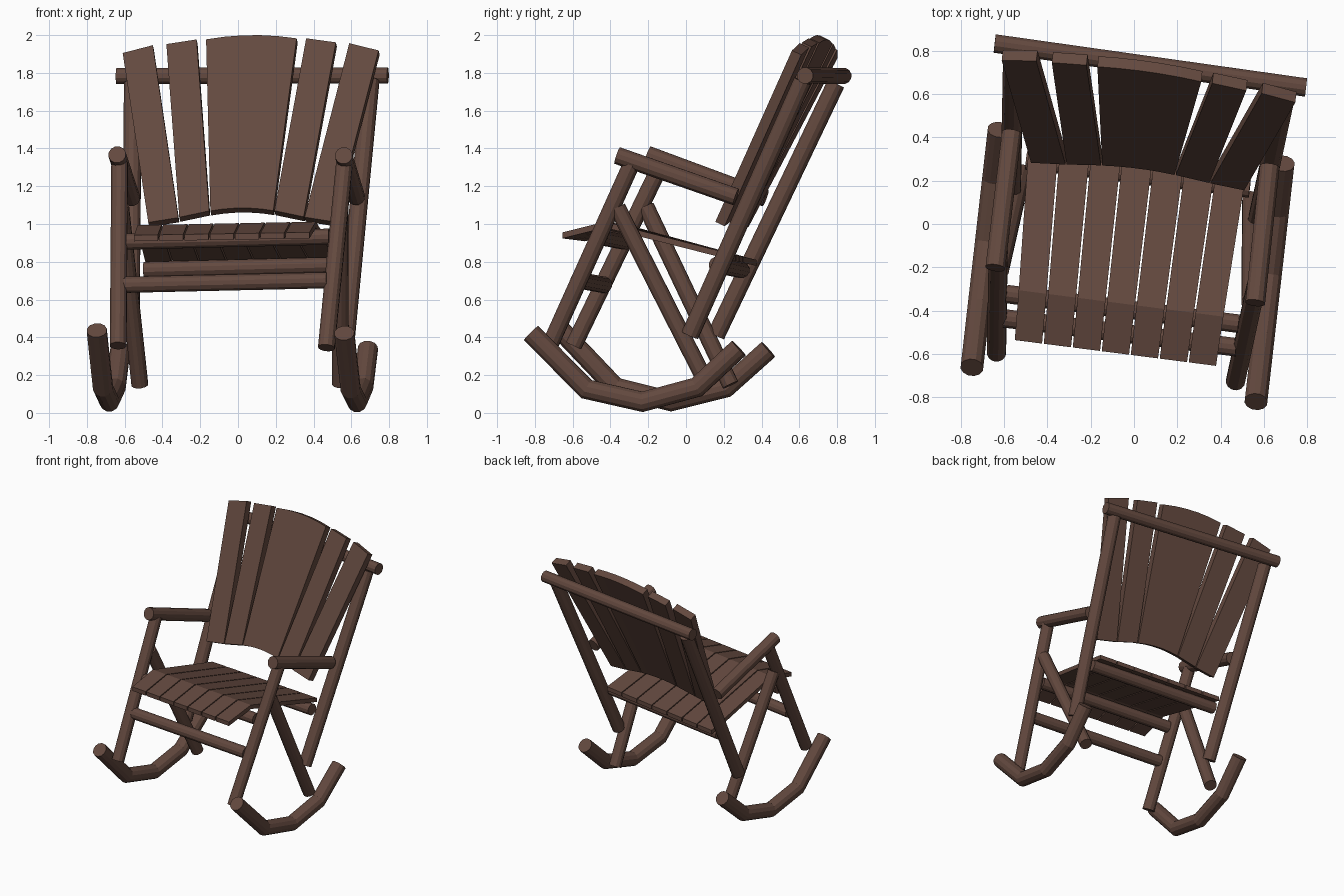
import bpy, bmesh, math
from mathutils import Vector, Matrix

if "Cube" in bpy.data.objects:
    bpy.data.objects.remove(bpy.data.objects["Cube"])

wood = bpy.data.materials.new("brown_wood")
wood.diffuse_color = (0.125, 0.066, 0.049, 1)
wood.use_nodes = True
wood.node_tree.nodes["Principled BSDF"].inputs["Base Color"].default_value = wood.diffuse_color

TURN = Matrix.Rotation(math.radians(-6.5), 3, 'Z')
TWIST = 0.015  # the handmade frame is slightly twisted from side to side


def finish(name, bm):
    bmesh.ops.recalc_face_normals(bm, faces=bm.faces)
    for v in bm.verts:
        x, y, z = v.co
        v.co = TURN @ Vector((x, y - TWIST * x * z, z + TWIST * x * y))
        v.co.x -= 0.008
    me = bpy.data.meshes.new(name)
    bm.to_mesh(me)
    bm.free()
    me.materials.append(wood)
    ob = bpy.data.objects.new(name, me)
    bpy.context.collection.objects.link(ob)


def log(name, pts, r, sides=12):
    """Round log along a path, with mitred joints and capped ends."""
    pts = [Vector(p) for p in pts]
    bm = bmesh.new()
    rings = []
    for i, p in enumerate(pts):
        a = (p - pts[i - 1]).normalized() if i else (pts[1] - p).normalized()
        b = (pts[i + 1] - p).normalized() if i < len(pts) - 1 else a
        t = (a + b).normalized()
        ref = Vector((0, 1, 0)) if abs(t.x) > 0.9 else Vector((1, 0, 0))
        up = t.cross(ref).normalized()
        side = up.cross(t)
        mitre = 1 / t.dot(a)
        rings.append([bm.verts.new(p + r * (math.cos(w) * side + math.sin(w) * mitre * up))
                      for w in (2 * math.pi * (k + 0.5) / sides for k in range(sides))])
    for q, s in zip(rings, rings[1:]):
        for k in range(sides):
            n = (k + 1) % sides
            bm.faces.new((q[k], q[n], s[n], s[k]))
    bm.faces.new(rings[0])
    bm.faces.new(rings[-1])
    finish(name, bm)


def board(name, rows, depth):
    """Strip of quads between paired points, thickened along depth."""
    bm = bmesh.new()
    vs = [[bm.verts.new(p) for p in row] for row in rows]
    faces = [bm.faces.new((a[0], a[1], b[1], b[0])) for a, b in zip(vs, vs[1:])]
    res = bmesh.ops.extrude_face_region(bm, geom=faces, use_keep_orig=True)
    new = [g for g in res["geom"] if isinstance(g, bmesh.types.BMVert)]
    bmesh.ops.translate(bm, verts=new, vec=depth)
    finish(name, bm)


# side frames: rockers, legs, braces, back posts, arms
rocker = [(-0.746, 0.43), (-0.453, 0.13), (-0.156, 0.06), (0.135, 0.135), (0.36, 0.339)]
for s, side in ((-1, "left"), (1, "right")):
    log(side + "_rocker", [(s * 0.66, y, z) for y, z in rocker], 0.054)
    log(side + "_front_leg", [(s * 0.555, -0.665, 0.35), (s * 0.6, -0.21, 1.32)], 0.045)
    log(side + "_brace", [(s * 0.535, 0.175, 0.15), (s * 0.585, -0.29, 1.09)], 0.045)
    log(side + "_back_post", [(s * 0.575, 0.09, 0.41), (s * 0.635, 0.71, 1.75)], 0.048)
    log(side + "_arm", [(s * 0.605, -0.285, 1.365), (s * 0.6, 0.345, 1.14)], 0.047)

# cross bars (half length, y, z, rise per unit of x)
for name, h, y, z, k in (("top_rail", 0.725, 0.736, 1.785, -0.01),
                         ("front_seat_bar", 0.54, -0.394, 0.92, 0.03),
                         ("front_stretcher", 0.541, -0.505, 0.69, 0.03),
                         ("rear_seat_bar", 0.52, 0.23, 0.77, 0.022)):
    log(name, [(-h, y, z - k * h), (h, y, z + k * h)], 0.044)

# seat slats, fanning out slightly to the rear
for i in range(7):
    rows = []
    for y, z, half in ((-0.6, 0.948, 0.472), (-0.37, 1.003, 0.48), (0.31, 0.825, 0.51)):
        step = 2 * half / 7
        xs = (-half + i * step + 0.004, -half + (i + 1) * step - 0.004)
        rows.append([(x - 0.01, y, z + 0.025 * x) for x in xs])
    board(f"seat_slat_{i + 1}", rows, (0, 0, -0.032))


# back planks, fanned, leaning with the posts
def plank(name, cols):
    lean = lambda x, z: (x, 0.23 + 0.49 * (z - 1.03), z)
    board(name, [(lean(xb, zb), lean(xt, zt)) for xb, zb, xt, zt in cols],
          (0, 0.049, -0.024))


for s, side in ((-1, "left"), (1, "right")):
    plank(side + "_outer_back_plank", [(s * 0.496, 1.01, s * 0.684, 1.912),
                                       (s * 0.337, 1.035, s * 0.525, 1.952)])
    plank(side + "_inner_back_plank", [(s * 0.332, 1.037, s * 0.453, 1.957),
                                       (s * 0.174, 1.07, s * 0.293, 1.98)])
plank("centre_back_plank", [(0.168 * t, 1.085 - 0.015 * t * t, 0.242 * t, 2.0 - 0.02 * t * t)
                            for t in (-1, -0.6, -0.2, 0.2, 0.6, 1)])
